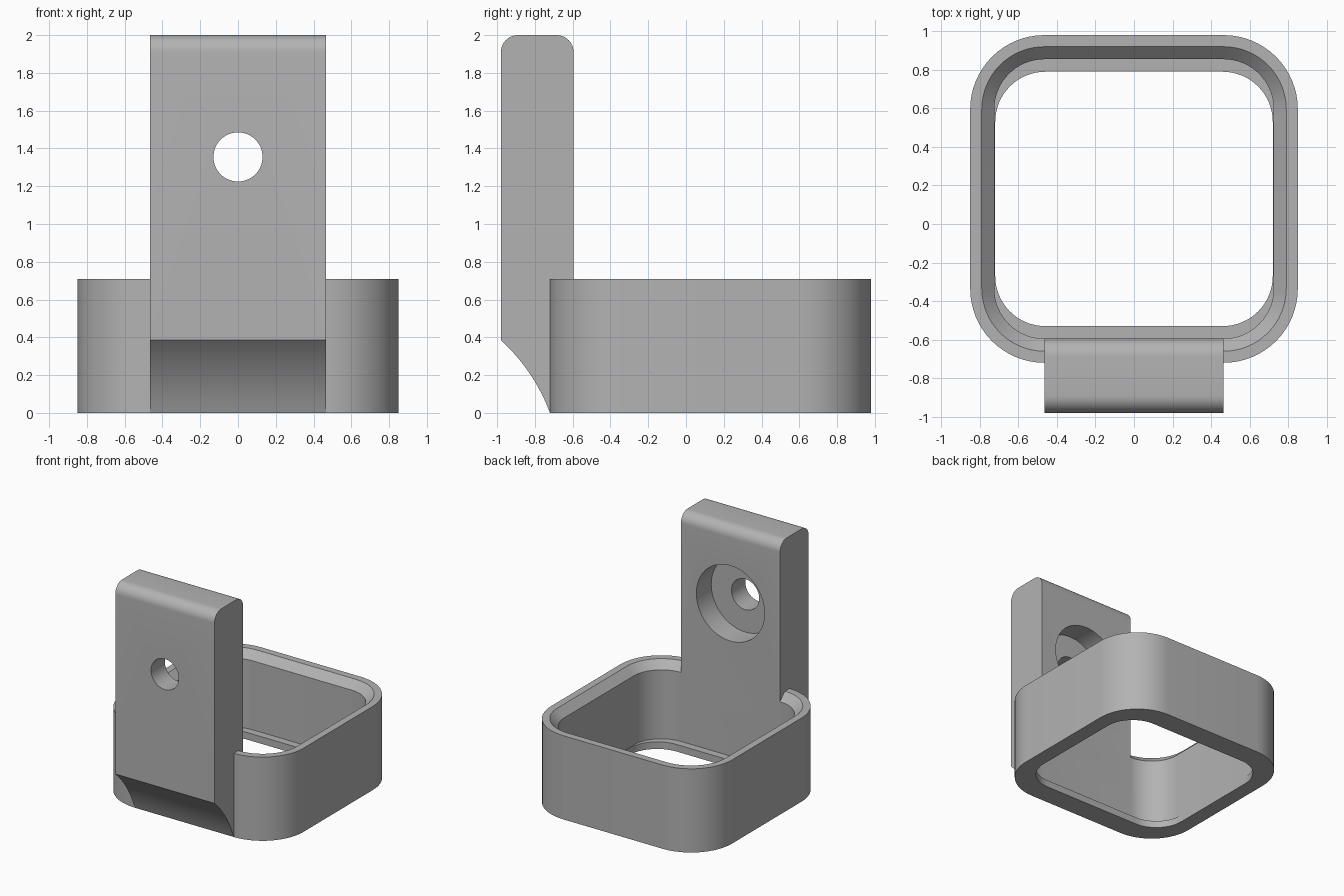
import bpy
import bmesh
import math

cube = bpy.data.objects.get("Cube")
if cube:
    bpy.data.objects.remove(cube, do_unlink=True)

grey = bpy.data.materials.new("plain grey")
grey.use_nodes = True
colour = (0.45, 0.45, 0.45, 1)
grey.diffuse_color = colour
grey.node_tree.nodes["Principled BSDF"].inputs["Base Color"].default_value = colour

RING_Y = 0.13          # ring centre
HEIGHT = 0.71
WALL = 0.725           # half size of the inner wall
TAB_BACK = RING_Y - WALL
TAB_FRONT = -0.98
HOLE_Z = 1.355


def arc(cx, cy, r, start, end, steps):
    angles = [math.radians(start + (end - start) * i / steps) for i in range(steps + 1)]
    return [(cx + r * math.cos(a), cy + r * math.sin(a)) for a in angles]


def rounded_rect(hx, hy, r):
    points = []
    for i, (sx, sy) in enumerate([(1, 1), (-1, 1), (-1, -1), (1, -1)]):
        points += arc(sx * (hx - r), sy * (hy - r), r, 90 * i, 90 * i + 90, 16)
    return points


def make_object(name, bm):
    bmesh.ops.recalc_face_normals(bm, faces=bm.faces)
    mesh = bpy.data.meshes.new(name)
    bm.to_mesh(mesh)
    bm.free()
    mesh.materials.append(grey)
    obj = bpy.data.objects.new(name, mesh)
    bpy.context.collection.objects.link(obj)
    return obj


def boolean(obj, other, operation):
    mod = obj.modifiers.new(operation.lower(), "BOOLEAN")
    mod.operation = operation
    mod.solver = "EXACT"
    mod.object = other


# Square ring: outer wall, rim, inner chamfer, inner wall and bottom ledge
bm = bmesh.new()
sections = [(0.85, 0.85, 0.385, 0), (0.85, 0.85, 0.385, HEIGHT),
            (0.79, 0.79, 0.325, HEIGHT), (WALL, WALL, 0.26, HEIGHT - 0.065),
            (WALL, WALL, 0.26, 0.06), (0.72, 0.66, 0.26, 0.06), (0.72, 0.66, 0.26, 0)]
loops = [[bm.verts.new((x, y + RING_Y, z)) for x, y in rounded_rect(hx, hy, r)]
         for hx, hy, r, z in sections]
for a, b in zip(loops, loops[1:] + loops[:1]):
    for i in range(len(a)):
        j = (i + 1) % len(a)
        bm.faces.new((a[i], a[j], b[j], b[i]))
ring = make_object("ring_holder", bm)

# Mounting tab: side profile with rounded top and scooped foot
r = 0.09
profile = arc(TAB_BACK - r, 2 - r, r, 0, 90, 10) + arc(TAB_FRONT + r, 2 - r, r, 90, 180, 10)
steps = 12
for i in range(steps + 1):
    t = i / steps
    bulge = 0.11 * t * (1 - t)
    profile.append((TAB_FRONT + 0.26 * t + bulge * 0.83, 0.385 * (1 - t) + bulge * 0.56))
profile.append((TAB_BACK, 0))
bm = bmesh.new()
side = bm.faces.new([bm.verts.new((-0.465, y, z)) for y, z in profile])
moved = bmesh.ops.extrude_face_region(bm, geom=[side])["geom"]
bmesh.ops.translate(bm, vec=(0.93, 0, 0), verts=[v for v in moved if isinstance(v, bmesh.types.BMVert)])
tab = make_object("mounting_tab", bm)


# Screw hole and its counterbore
def drill(name, radius, y0, y1):
    bpy.ops.mesh.primitive_cylinder_add(vertices=64, radius=radius, depth=y1 - y0,
                                        location=(0, (y0 + y1) / 2, HOLE_Z),
                                        rotation=(math.pi / 2, 0, 0))
    obj = bpy.context.object
    obj.name = name
    obj.hide_render = True
    obj.data.materials.append(grey)
    return obj


cutters = [drill("screw_hole_cutter", 0.13, -1.1, -0.4),
           drill("counterbore_cutter", 0.32, TAB_BACK - 0.2, -0.4)]
boolean(ring, tab, "UNION")
for cutter in cutters:
    boolean(ring, cutter, "DIFFERENCE")

# Bake the cuts and drop the helpers
bpy.ops.object.select_all(action="DESELECT")
ring.select_set(True)
bpy.context.view_layer.objects.active = ring
for mod in list(ring.modifiers):
    bpy.ops.object.modifier_apply(modifier=mod.name)
for helper in cutters + [tab]:
    bpy.data.objects.remove(helper, do_unlink=True)
ring.name = "ring_holder_with_tab"
bpy.ops.object.shade_smooth_by_angle(angle=math.radians(30))
